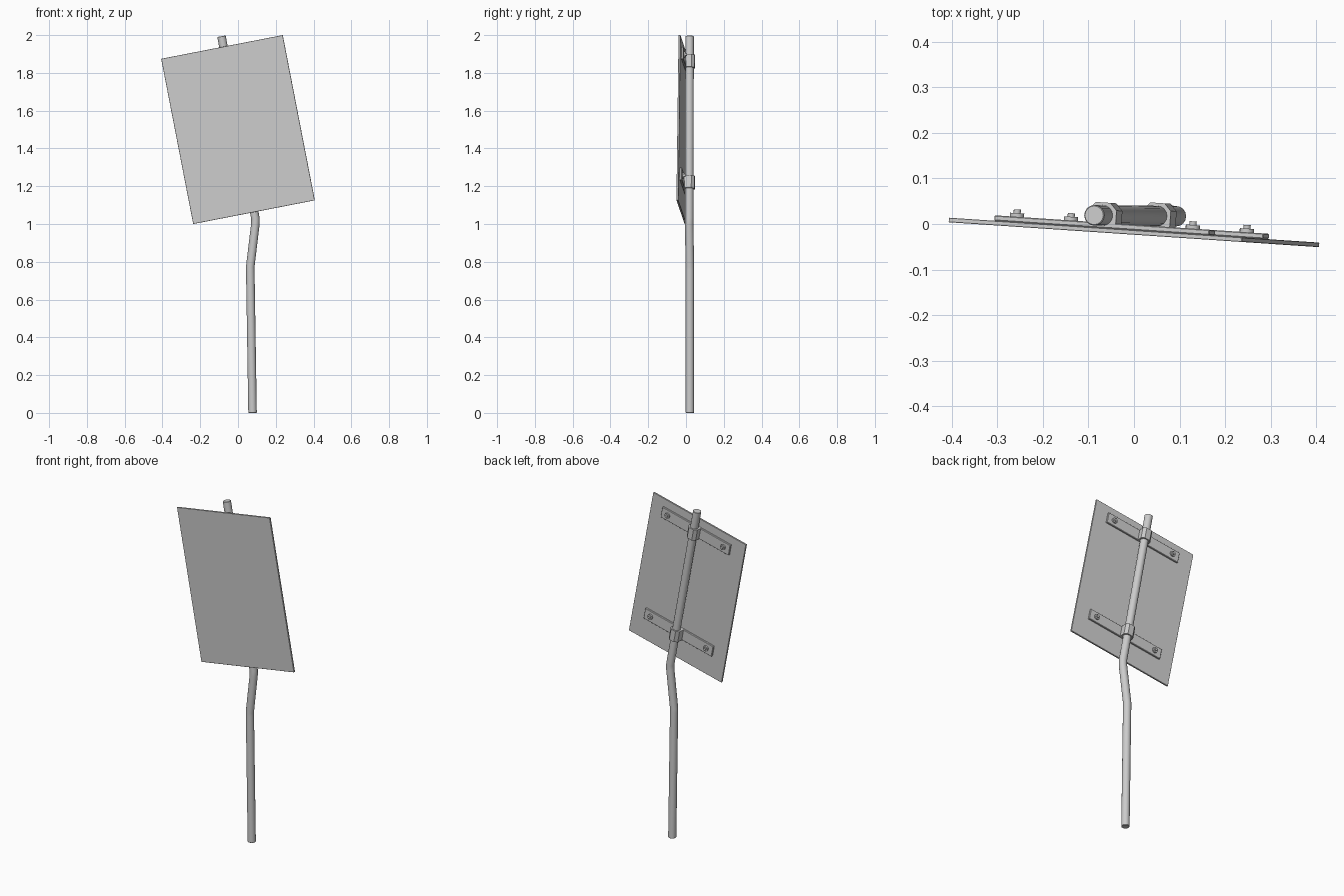
import bpy, bmesh, math
from mathutils import Matrix, Vector

if "Cube" in bpy.data.objects:
    bpy.data.objects.remove(bpy.data.objects["Cube"])

# Local frame of the crooked sign: x = width, y = toward the pole, z = height
SIGN = (Matrix.Translation((0, -0.0185, 1.5))
        @ Matrix.Rotation(math.radians(-3.85), 4, 'Z')
        @ Matrix.Rotation(math.radians(-11), 4, 'Y'))
PLATE_T = 0.010
BAR_T = 0.012
POLE_R = 0.0225


def finish(name, bm, matrix=Matrix(), smooth=False):
    bmesh.ops.recalc_face_normals(bm, faces=bm.faces)
    me = bpy.data.meshes.new(name)
    bm.to_mesh(me)
    bm.free()
    ob = bpy.data.objects.new(name, me)
    bpy.context.collection.objects.link(ob)
    ob.matrix_world = matrix
    if smooth:
        bpy.ops.object.select_all(action='DESELECT')
        ob.select_set(True)
        bpy.context.view_layer.objects.active = ob
        bpy.ops.object.shade_smooth_by_angle(angle=math.radians(35))
    return ob


def box(name, size, centre, bevel):
    bm = bmesh.new()
    bmesh.ops.create_cube(bm, size=1,
                          matrix=Matrix.Translation(centre) @ Matrix.Diagonal((*size, 1)))
    bmesh.ops.bevel(bm, geom=bm.edges[:], offset=bevel, segments=1, affect='EDGES')
    return finish(name, bm, SIGN)


def tube(name, path, radius, sides=16):
    pts = [Vector(p) for p in path]
    bm = bmesh.new()
    rings = []
    for i, p in enumerate(pts):
        d = (pts[min(i + 1, len(pts) - 1)] - pts[max(i - 1, 0)]).normalized()
        if i == 0:
            d = Vector((0, 0, 1))
        a = Vector((0, 1, 0)).cross(d).normalized()
        b = d.cross(a)
        rings.append([bm.verts.new(p + radius * (a * math.cos(t) + b * math.sin(t)))
                      for t in (2 * math.pi * k / sides for k in range(sides))])
    for r0, r1 in zip(rings, rings[1:]):
        for k in range(sides):
            j = (k + 1) % sides
            bm.faces.new((r0[k], r0[j], r1[j], r1[k]))
    bm.faces.new(rings[0])
    bm.faces.new(rings[-1])
    # small chamfer on both end rims
    rims = [e for e in bm.edges if any(len(f.verts) > 4 for f in e.link_faces)]
    bmesh.ops.bevel(bm, geom=rims, offset=0.002, segments=1, affect='EDGES')
    return finish(name, bm, smooth=True)


# Bent pole
tube("bent_pole", [(0.077, 0.02, 0), (0.065, 0.02, 0.755), (0.065, 0.02, 0.775),
                   (0.092, 0.017, 1.0), (0.092, 0.017, 1.03),
                   (-0.0875, 0.019, 1.994)], POLE_R)

# Sign plate
box("sign_plate", (0.657, PLATE_T, 0.891), (0, 0, 0), 0.001)


def bolt(name, x, y, z):
    # washer-like head with a smaller stud end
    bm = bmesh.new()
    for r, h, y0 in ((0.016, 0.008, 0), (0.008, 0.008, 0.008)):
        m = (Matrix.Translation((x, y + y0 + h / 2, z))
             @ Matrix.Rotation(math.radians(90), 4, 'X'))
        bmesh.ops.create_cone(bm, cap_ends=True, segments=12, radius1=r,
                              radius2=r, depth=h, matrix=m)
    finish(name, bm, SIGN, smooth=True)


def clamp(name, u, pole_y, v, base):
    # faceted U strap wrapped round the pole
    w, h = 0.031, 0.034
    outline = [(-w, base), (-w, pole_y + 0.012), (-0.016, pole_y + 0.028),
               (0.016, pole_y + 0.028), (w, pole_y + 0.012), (w, base)]
    bm = bmesh.new()
    face = bm.faces.new([bm.verts.new((u + x, y, v - h)) for x, y in outline])
    ext = bmesh.ops.extrude_face_region(bm, geom=[face])
    bmesh.ops.translate(bm, vec=(0, 0, 2 * h),
                        verts=[g for g in ext["geom"] if isinstance(g, bmesh.types.BMVert)])
    if face.is_valid is False or len([f for f in bm.faces if len(f.verts) == 6]) < 2:
        bmesh.ops.holes_fill(bm, edges=bm.edges)
    finish(name, bm, SIGN)


# Back brackets: bar, pole clamp and two bolts each
back = PLATE_T / 2
inv = SIGN.inverted()
for label, centre in (("upper", (-0.063, 0.019, 1.86)), ("lower", (0.056, 0.018, 1.22))):
    u, py, v = inv @ Vector(centre)
    box(label + "_bar", (0.482, BAR_T, 0.066), (u, back + BAR_T / 2, v), 0.002)
    clamp(label + "_clamp", u, py, v, back + BAR_T / 2)
    for side, s in (("left", -1), ("right", 1)):
        bolt(f"{label}_{side}_bolt", u + s * 0.197, back + BAR_T, v)
